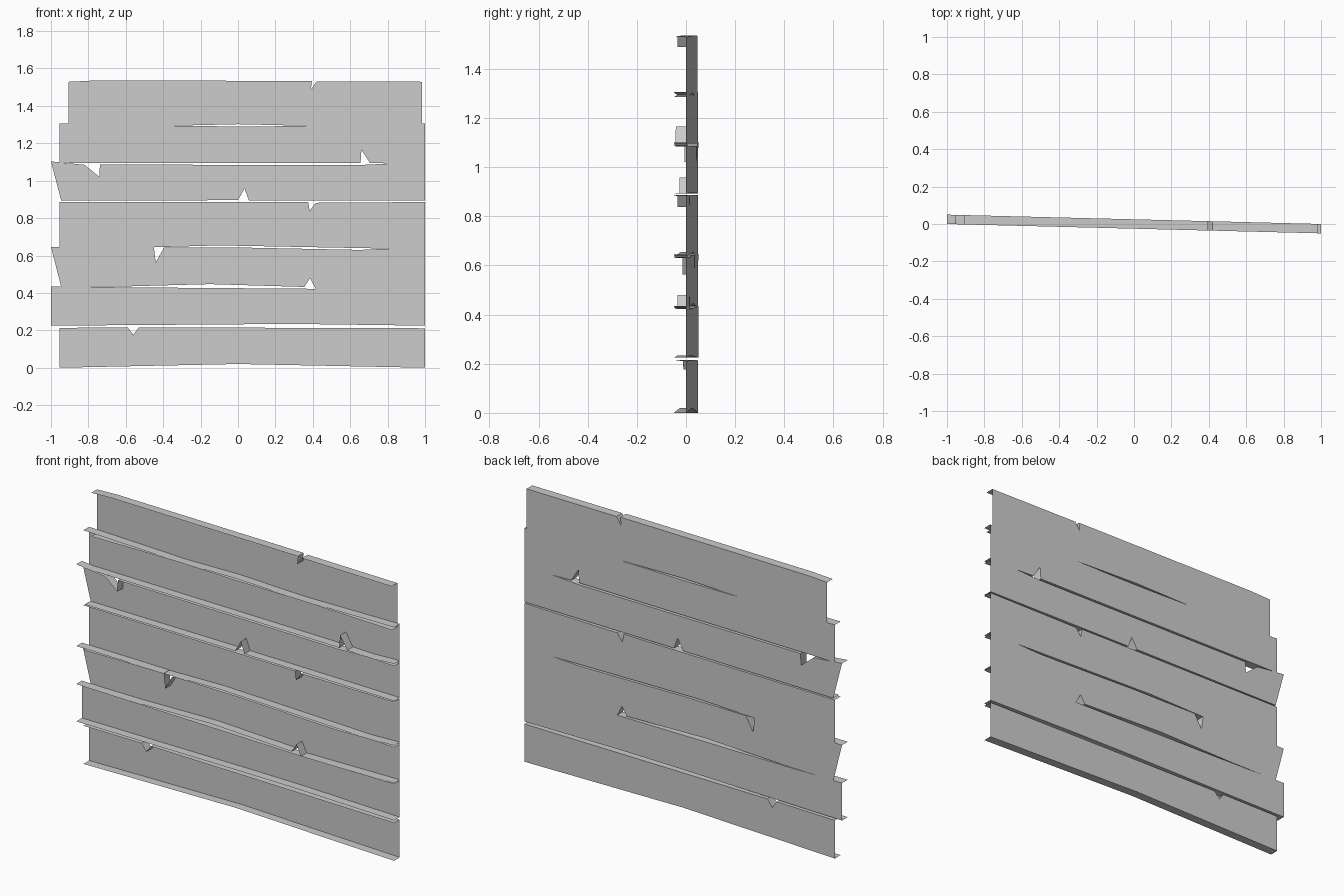
import bpy, bmesh

DEPTH = 0.05


def sheet_y(x):
    # the whole wall is turned very slightly about z
    return 0.025 - 0.025 * x


def plank(name, top, bottom):
    """Back sheet plus forward lips along the top and bottom edges; both edges run left to right."""
    bm = bmesh.new()
    rows = []
    for edge in (top, bottom[::-1]):
        back = [bm.verts.new((x, sheet_y(x), z)) for x, z in edge]
        front = [bm.verts.new((x, sheet_y(x) - DEPTH, z)) for x, z in edge]
        for i in range(len(edge) - 1):
            bm.faces.new((back[i], front[i], front[i + 1], back[i + 1]))
        rows += back
    bm.faces.new(rows)
    mesh = bpy.data.meshes.new(name)
    bm.to_mesh(mesh)
    bm.free()
    obj = bpy.data.objects.new(name, mesh)
    bpy.context.collection.objects.link(obj)


# Lowest plank, arched underside, chip in the top
plank("plank_1",
      [(-.955, .215), (-.59, .218), (-.56, .178), (-.53, .218), (1, .213)],
      [(-.955, .002), (0, .022), (1, .002)])
# Longest plank
plank("plank_2",
      [(-1, .436), (-.63, .432), (-.1, .428), (.41, .424), (1, .436)],
      [(-1, .227), (.1, .235), (.4, .235), (1, .227)])
# Slanted left end, chips on both edges
plank("plank_3",
      [(-1, .648), (-.45, .648), (-.44, .565), (-.395, .645), (0, .645), (.65, .632), (1, .646)],
      [(-.945, .434), (-.63, .436), (-.15, .449), (.355, .434), (.385, .482), (.415, .424), (1, .43)])
plank("plank_4",
      [(-.955, .888), (.375, .888), (.383, .84), (.415, .884), (1, .888)],
      [(-.955, .638), (-.5, .645), (-.1, .656), (.7, .641), (1, .635)])
# Slanted left end, large chip in the top
plank("plank_5",
      [(-1, 1.105), (-.82, 1.087), (-.742, 1.023), (-.738, 1.088), (.65, 1.086), (1, 1.102)],
      [(-.945, .895), (0, .898), (.035, .96), (.058, .897), (1, .895)])
plank("plank_6",
      [(-.955, 1.308), (-.3, 1.295), (0, 1.292), (.35, 1.294), (1, 1.307)],
      [(-.955, 1.098), (.655, 1.097), (.66, 1.168), (.705, 1.097), (1, 1.09)])
# Top plank, short at both ends
plank("plank_7",
      [(-.905, 1.531), (-.78, 1.537), (.395, 1.536), (.39, 1.49), (.42, 1.533), (.985, 1.531)],
      [(-.905, 1.287), (-.35, 1.296), (0, 1.304), (.35, 1.296), (.985, 1.287)])
# Rest exactly on the ground
for obj in bpy.context.collection.objects:
    obj.location.z = -0.002
